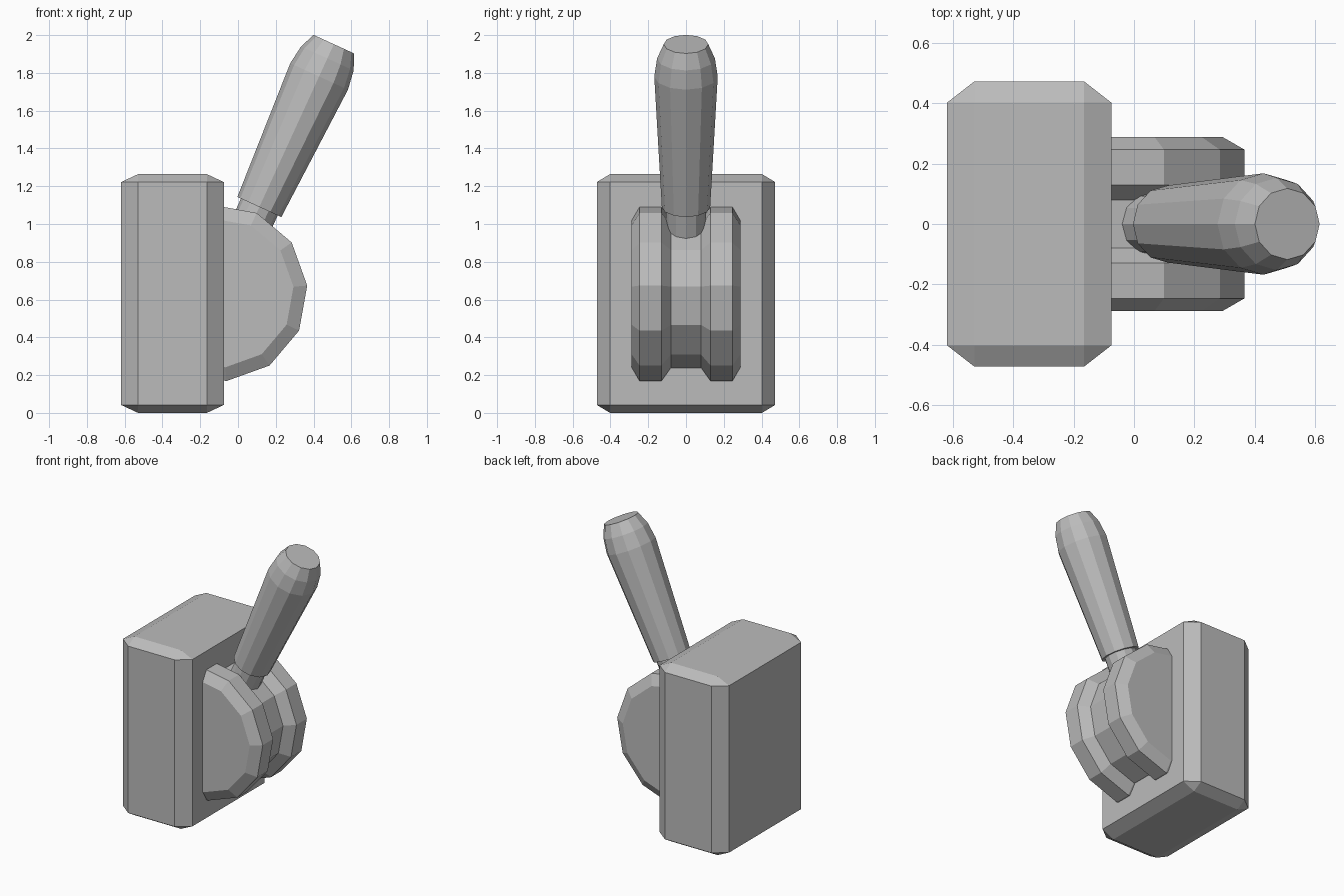
import bpy, bmesh, math
from mathutils import Vector, Matrix
from itertools import product

if "Cube" in bpy.data.objects:
    bpy.data.objects.remove(bpy.data.objects["Cube"])

grey = bpy.data.materials.new("plain_grey")
grey.use_nodes = True
colour = (0.5, 0.5, 0.5, 1)
grey.diffuse_color = colour
grey.node_tree.nodes["Principled BSDF"].inputs["Base Color"].default_value = colour


def finish(name, bm, matrix=Matrix()):
    bmesh.ops.recalc_face_normals(bm, faces=bm.faces)
    mesh = bpy.data.meshes.new(name)
    bm.to_mesh(mesh)
    bm.free()
    mesh.materials.append(grey)
    obj = bpy.data.objects.new(name, mesh)
    obj.matrix_world = matrix
    bpy.context.collection.objects.link(obj)
    return obj


def lathe(name, profile, sides, phase, matrix):
    """Capped solid of revolution about local z from (radius, height) pairs."""
    bm = bmesh.new()
    rings = []
    for r, h in profile:
        angles = [phase + math.tau * i / sides for i in range(sides)]
        rings.append([bm.verts.new((r * math.cos(a), r * math.sin(a), h)) for a in angles])
    for low, high in zip(rings, rings[1:]):
        for i in range(sides):
            j = (i + 1) % sides
            bm.faces.new((low[i], low[j], high[j], high[i]))
    bm.faces.new(rings[0])
    bm.faces.new(rings[-1])
    return finish(name, bm, matrix)


# Mounting box with stretched chamfers: three points per corner
half = Vector((0.272, 0.472, 0.632))
inset = Vector((0.09, 0.07, 0.042))
bm = bmesh.new()
for signs in product((-1, 1), repeat=3):
    for full in range(3):
        bm.verts.new([s * (half[k] - (0 if k == full else inset[k]))
                      for k, s in enumerate(signs)])
bmesh.ops.convex_hull(bm, input=bm.verts)
bmesh.ops.dissolve_limit(bm, angle_limit=0.01, verts=bm.verts, edges=bm.edges)
finish("mounting_box", bm, Matrix.Translation((-0.347, 0, half.z)))

# Grooved pivot wheel, axle along y
side = [(0.395, 0.288), (0.468, 0.246), (0.468, 0.13), (0.398, 0.08)]
wheel_profile = side + [(r, -h) for r, h in reversed(side)]
lathe("pivot_wheel", wheel_profile, 12, math.radians(-4.8),
      Matrix.Translation((-0.1, 0, 0.635)) @ Matrix.Rotation(math.radians(-90), 4, 'X'))

# Leaning lever: neck set into the groove, then the flared grip
lean = Matrix.Translation((0.113, 0, 1.09)) @ Matrix.Rotation(math.radians(24.6), 4, 'Y')
lathe("lever_neck", [(0.107, -0.4), (0.107, 0.05)], 12, 0, lean)
lathe("lever_grip", [(0.128, 0), (0.168, 0.76), (0.153, 0.865), (0.118, 0.948)], 12, 0, lean)
